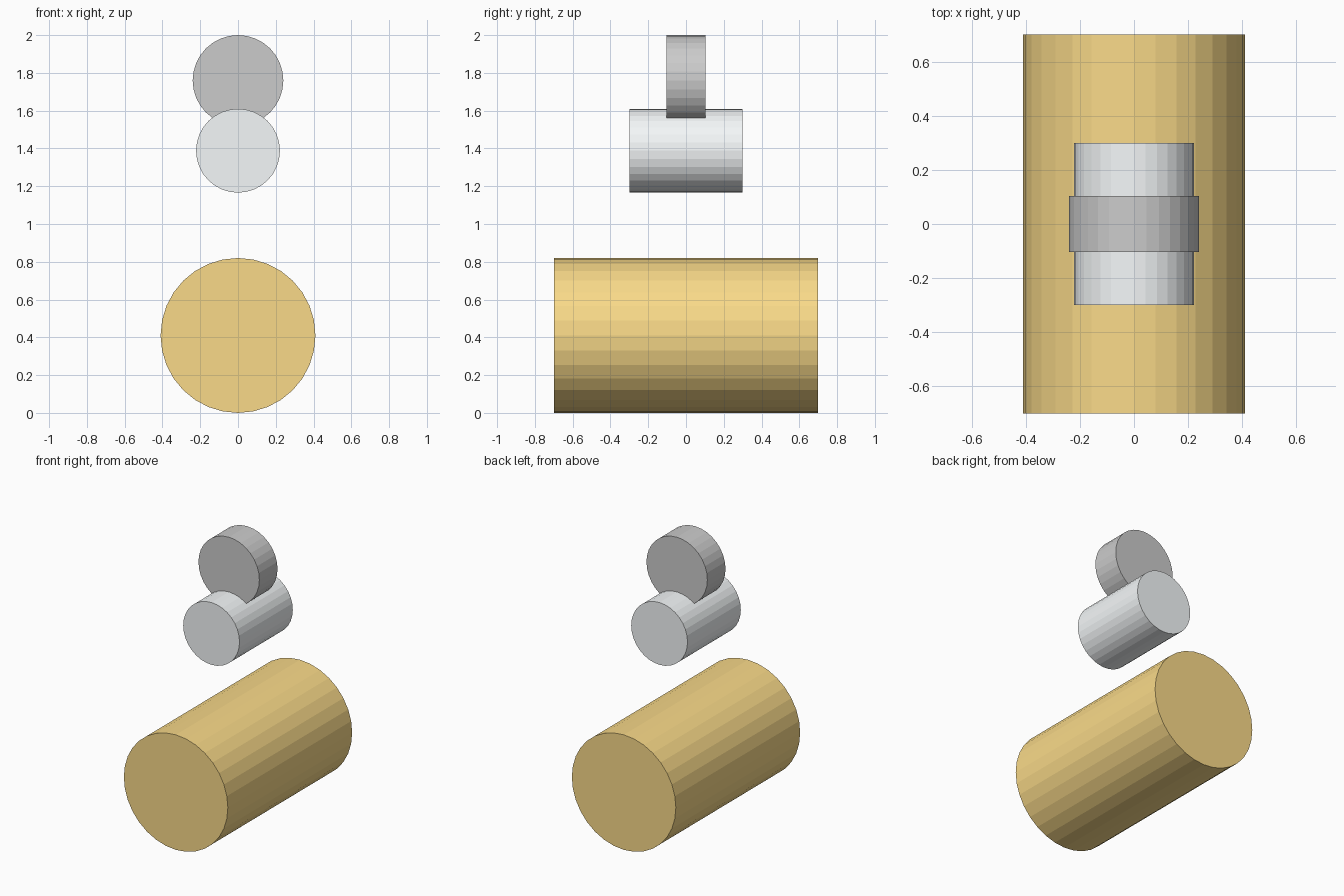
import bpy
import math

if "Cube" in bpy.data.objects:
    bpy.data.objects.remove(bpy.data.objects["Cube"])


def material(name, color):
    mat = bpy.data.materials.new(name)
    mat.diffuse_color = color
    mat.use_nodes = True
    mat.node_tree.nodes["Principled BSDF"].inputs["Base Color"].default_value = mat.diffuse_color
    return mat


def roller(name, radius, length, z, mat=None):
    """Flat-shaded 32-sided cylinder lying along y."""
    bpy.ops.mesh.primitive_cylinder_add(
        vertices=32, radius=radius, depth=length,
        location=(0, 0, z), rotation=(math.pi / 2, 0, 0))
    obj = bpy.context.object
    obj.name = name
    if mat:
        obj.data.materials.append(mat)
    return obj


gold = material("gold", (0.95, 0.7, 0.25, 1))
pale = material("pale_steel", (0.91, 0.94, 0.95, 1))

# Large drum on the ground
roller("base_drum", 0.41, 1.4, 0.41, gold)
# Floating middle cylinder
roller("middle_cylinder", 0.222, 0.6, 1.388, pale)
# Thin disc sunk into the top of the middle cylinder
roller("top_disc", 0.24, 0.205, 1.76)
